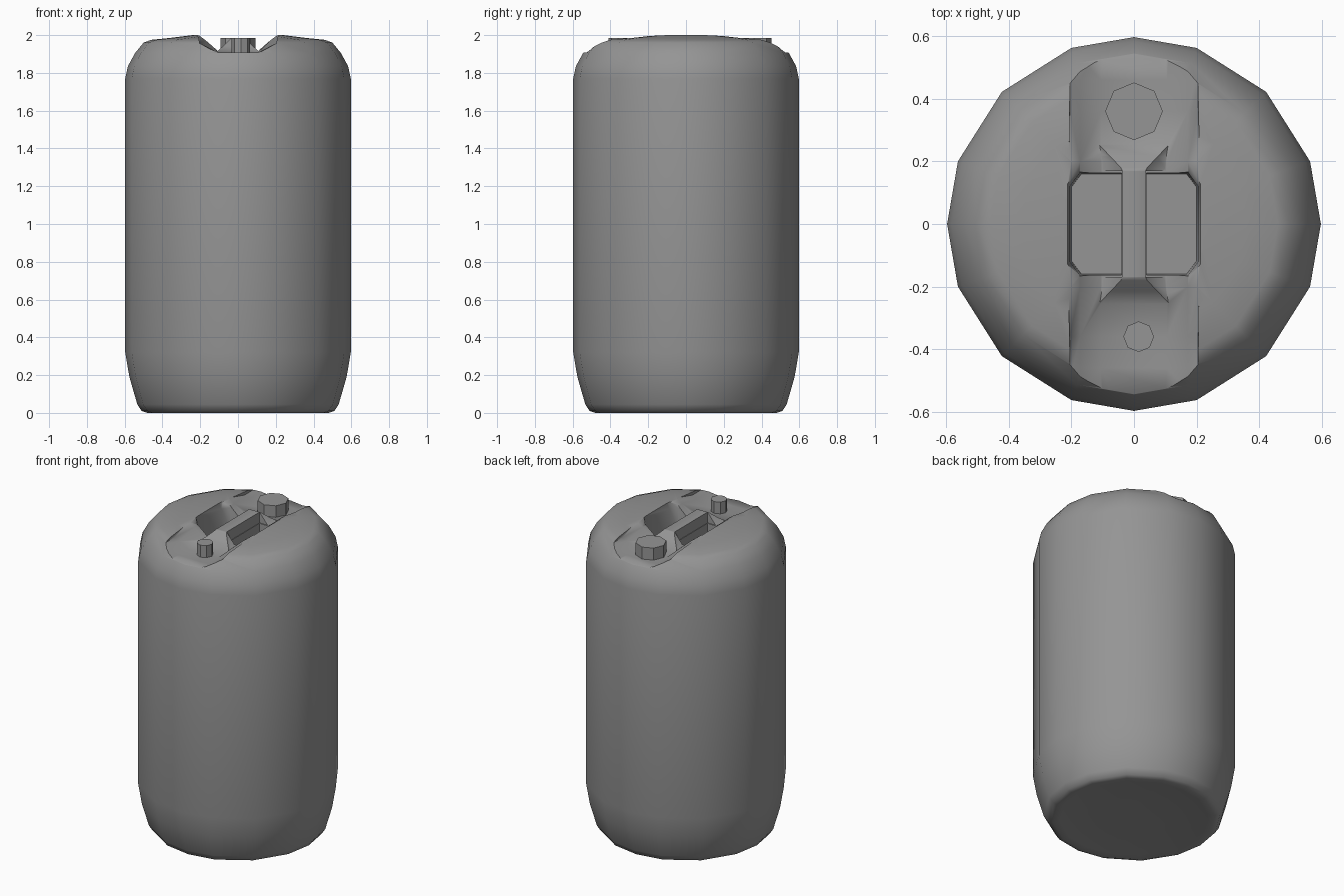
import bpy, bmesh, math

if "Cube" in bpy.data.objects:
    bpy.data.objects.remove(bpy.data.objects["Cube"])

# Dark grey plastic
plastic = bpy.data.materials.new("dark_plastic")
plastic.diffuse_color = (0.3, 0.3, 0.3, 1)
plastic.use_nodes = True
plastic.node_tree.nodes["Principled BSDF"].inputs["Base Color"].default_value = plastic.diffuse_color

def make_object(name, bm):
    bmesh.ops.recalc_face_normals(bm, faces=bm.faces)
    me = bpy.data.meshes.new(name)
    bm.to_mesh(me)
    bm.free()
    me.materials.append(plastic)
    ob = bpy.data.objects.new(name, me)
    bpy.context.collection.objects.link(ob)
    return ob

def loft(name, rings):
    """Skin a list of equal-length point loops and cap both ends."""
    bm = bmesh.new()
    loops = [[bm.verts.new(p) for p in ring] for ring in rings]
    n = len(loops[0])
    for a, b in zip(loops, loops[1:]):
        for i in range(n):
            j = (i + 1) % n
            bm.faces.new((a[i], a[j], b[j], b[i]))
    bm.faces.new(loops[0])
    bm.faces.new(loops[-1])
    return make_object(name, bm)

def boolean(target, tool, operation):
    mod = target.modifiers.new("bool", 'BOOLEAN')
    mod.operation = operation
    mod.solver = 'EXACT'
    mod.object = tool
    bpy.context.view_layer.objects.active = target
    bpy.ops.object.modifier_apply(modifier=mod.name)
    bpy.data.objects.remove(tool, do_unlink=True)

# Drum body: sixteen slightly uneven sides, rounded shoulder and foot
angles = [math.radians(q * 90 + a) for q in range(4) for a in (0, 19.6, 45, 70.4)]
profile = [(0.20, 0.012), (0.44, 0.006), (0.48, 0.0), (0.51, 0.01), (0.533, 0.045),
           (0.575, 0.19), (0.597, 0.32), (0.597, 1.77), (0.583, 1.835), (0.545, 1.905),
           (0.50, 1.96), (0.46, 1.975), (0.36, 1.985), (0.24, 2.0), (0.10, 2.0)]
drum = loft("drum_body", [[(r * math.cos(a), r * math.sin(a), z) for a in angles]
                          for r, z in profile])

# Channel across the top: gentle slopes in the middle, wider wells at both ends
middle = [(0.105, 1.915), (0.172, 1.973), (0.208, 2.0), (0.23, 2.1)]
well = [(0.105, 1.907), (0.172, 1.942), (0.205, 1.958), (0.207, 2.1)]
well_end = [(0.10, 1.907), (0.13, 1.915), (0.14, 1.92), (0.15, 2.1)]
stations = [(0.60, well_end), (0.53, well_end), (0.46, well), (0.36, well), (0.2, middle)]
stations += [(-y, s) for y, s in reversed(stations)]
boolean(drum, loft("channel_cutter", [[(x, y, z) for x, z in s] +
                                      [(-x, y, z) for x, z in reversed(s)]
                                      for y, s in stations]), 'DIFFERENCE')

# Handle bar with ramps that flare down into the channel floor
stations = [(0.262, 0.12, 1.906, 0.125), (0.215, 0.075, 1.945, 0.125), (0.18, 0.042, 1.978, 0.12),
            (0.169, 0.037, 1.985, 0.115), (0.1685, 0.037, 1.985, 0.037)]
stations += [(-y, t, z, b) for y, t, z, b in reversed(stations)]
boolean(drum, loft("handle_bar", [[(-b, y, 1.89), (b, y, 1.89), (t, y, z), (-t, y, z)]
                                  for y, t, z, b in stations]), 'UNION')

# Finger pockets on both sides of the handle, corners chamfered on the outside
for s in (-1, 1):
    rings = []
    for z, d in ((1.82, 0.012), (1.96, 0.008), (2.0, 0.0), (2.1, 0.0)):
        xi, xm, xo, y0, y1 = 0.037 + d * 0.3, 0.18 - d, 0.212 - d, 0.172 - d, 0.13 - d
        rings.append([(s * x, y, z) for x, y in ((xi, -y0), (xm, -y0), (xo, -y1),
                                                 (xo, y1), (xm, y0), (xi, y0))])
    boolean(drum, loft("pocket_cutter", rings), 'DIFFERENCE')

bpy.ops.object.select_all(action='DESELECT')
drum.select_set(True)
bpy.context.view_layer.objects.active = drum
bpy.ops.object.shade_smooth_by_angle(angle=math.radians(52))

# Octagonal filler cap at the back and vent cap at the front
for name, x, y, r in (("filler_cap", 0, 0.36, 0.092), ("vent_cap", 0.015, -0.36, 0.049)):
    loft(name, [[(x + r * math.cos(i * math.pi / 4), y + r * math.sin(i * math.pi / 4), z)
                 for i in range(8)] for z in (1.895, 1.985)])
